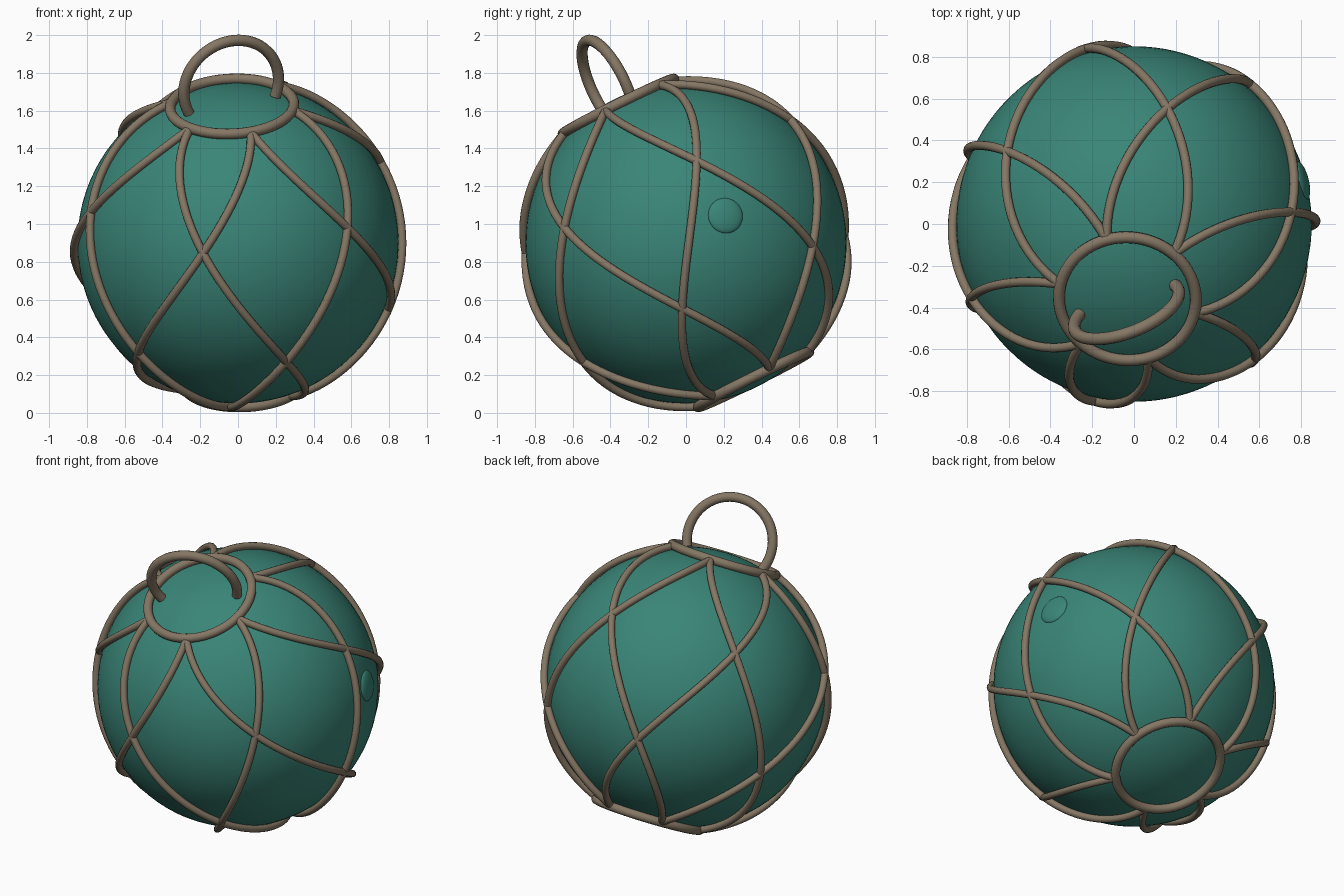
import bpy
from math import sin, cos, radians, tau
from mathutils import Matrix, Vector

if "Cube" in bpy.data.objects:
    bpy.data.objects.remove(bpy.data.objects["Cube"])

# Tilted frame shared by every part of the float
CENTRE = Vector((0, 0, 0.9))
TILT = Matrix.Rotation(radians(-2.5), 4, 'Y') @ Matrix.Rotation(radians(26.3), 4, 'X')
FRAME = Matrix.Translation(CENTRE) @ TILT
R_GLASS, R_NET = 0.85, 0.87
PHASE = radians(46.5)
POLAR = radians(22.2)          # polar angle of the end rings


def material(name, rgb):
    m = bpy.data.materials.new(name)
    m.diffuse_color = (*rgb, 1)
    m.use_nodes = True
    m.node_tree.nodes["Principled BSDF"].inputs["Base Color"].default_value = m.diffuse_color
    return m


teal = material("teal glass", (0.042, 0.235, 0.185))
rope = material("tan rope", (0.235, 0.183, 0.127))


def tube(name, points, radius, closed=False):
    """Round rope along points given in the tilted frame."""
    cu = bpy.data.curves.new(name, 'CURVE')
    cu.dimensions = '3D'
    cu.bevel_depth = radius
    cu.bevel_resolution = 4
    cu.use_fill_caps = True
    sp = cu.splines.new('POLY')
    sp.points.add(len(points) - 1)
    for p, co in zip(sp.points, points):
        p.co = (*(FRAME @ Vector(co)), 1)
    sp.use_cyclic_u = closed
    cu.materials.append(rope)
    ob = bpy.data.objects.new(name, cu)
    bpy.context.collection.objects.link(ob)
    bpy.ops.object.select_all(action='DESELECT')
    ob.select_set(True)
    bpy.context.view_layer.objects.active = ob
    bpy.ops.object.convert(target='MESH')
    bpy.ops.object.shade_smooth_by_angle(angle=radians(50))


def ball(name, radius, segments, rings):
    bpy.ops.mesh.primitive_uv_sphere_add(segments=segments, ring_count=rings, radius=radius)
    ob = bpy.context.object
    ob.name = name
    ob.data.materials.append(teal)
    bpy.ops.object.shade_smooth()
    return ob


# Glass ball
ball("glass_ball", R_GLASS, 96, 48).matrix_world = FRAME

# Flattened seal button on the right side
seal = ball("seal_button", 0.095, 32, 16)
out = Vector((0.81, 0.21, 0.145)).normalized()
seal.matrix_world = (Matrix.Translation(CENTRE + out * (R_GLASS - 0.008))
                     @ out.to_track_quat('Z', 'Y').to_matrix().to_4x4()
                     @ Matrix.Diagonal((1, 1, 0.3, 1)))

# End rings
for name, side in (("top_ring", 1), ("bottom_ring", -1)):
    tube(name, [(0.328 * cos(tau * i / 64), 0.328 * sin(tau * i / 64), side * 0.807)
                for i in range(64)], 0.028, True)

# Net strands: six spirals each way, a quarter turn from ring to ring
for hand, label in ((1, "left"), (-1, "right")):
    for k in range(6):
        pts = []
        for i in range(49):
            t = i / 48
            th = POLAR + t * (radians(180) - 2 * POLAR)
            az = PHASE + tau * k / 6 + hand * t * tau / 4
            pts.append((R_NET * sin(th) * cos(az), R_NET * sin(th) * sin(az), R_NET * cos(th)))
        tube(f"net_strand_{label}_{k + 1}", pts, 0.022)

# Carrying loop standing on the top ring
loop = []
for i in range(41):
    a = radians(-24 + 228 * i / 40)
    u, h = 0.266 * cos(a), 0.807 + 0.119 + 0.266 * sin(a)
    loop.append((u * cos(radians(18.5)), u * sin(radians(18.5)), h))
tube("carrying_loop", loop, 0.03)
